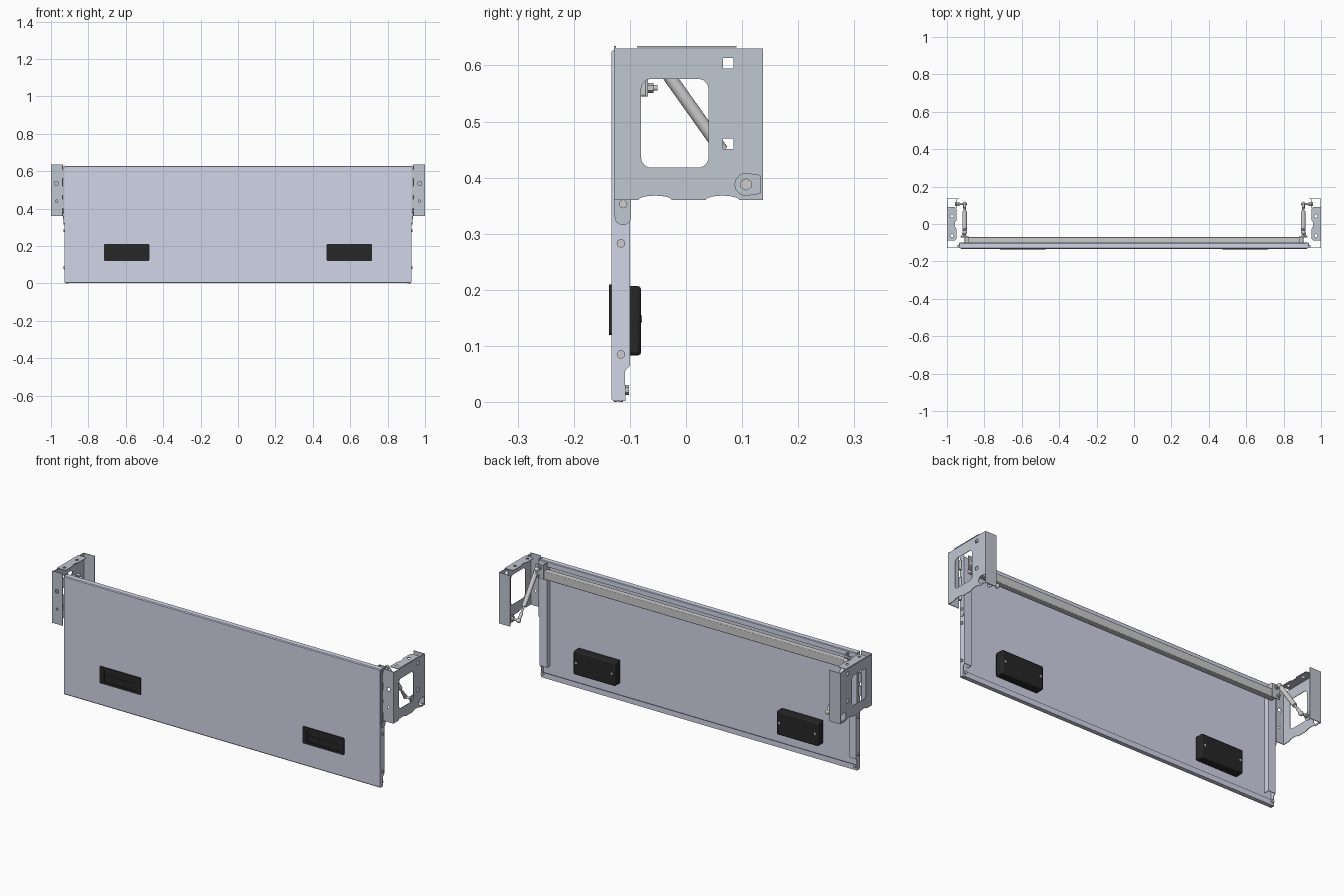
import bpy, bmesh, math
from mathutils import Matrix, Vector

if "Cube" in bpy.data.objects:
    bpy.data.objects.remove(bpy.data.objects["Cube"])


def material(name, rgb):
    m = bpy.data.materials.new(name)
    m.diffuse_color = (*rgb, 1)
    m.use_nodes = True
    m.node_tree.nodes["Principled BSDF"].inputs["Base Color"].default_value = m.diffuse_color
    return m


BLUE = material("panel_blue", (0.64, 0.66, 0.80))
STEEL = material("bracket_grey", (0.53, 0.57, 0.63))
BLACK = material("black_plastic", (0.02, 0.02, 0.02))
ZINC = material("zinc_grey", (0.56, 0.56, 0.54))

# Sketch planes: local (u, v, normal) to world
SIDE = Matrix(((0, 0, 1, 0), (1, 0, 0, 0), (0, 1, 0, 0), (0, 0, 0, 1)))    # u=y v=z
FRONT = Matrix(((1, 0, 0, 0), (0, 0, -1, 0), (0, 1, 0, 0), (0, 0, 0, 1)))  # u=x v=z
TOP = Matrix.Identity(4)


def finish(name, mesh, mat, mirror=True, bevel=0):
    if mat:
        mesh.materials.append(mat)
    ob = bpy.data.objects.new(name, mesh)
    bpy.context.collection.objects.link(ob)
    if bevel:
        b = ob.modifiers.new("bevel", 'BEVEL')
        b.width, b.segments = bevel, 2
    if mirror:
        ob.modifiers.new("mirror", 'MIRROR')
    bpy.ops.object.select_all(action='DESELECT')
    ob.select_set(True)
    bpy.context.view_layer.objects.active = ob
    bpy.ops.object.shade_smooth_by_angle(angle=math.radians(35))
    return ob


def box(name, x, y, z, mat, mirror=True, bevel=0):
    bm = bmesh.new()
    bmesh.ops.create_cube(bm, size=1)
    for v in bm.verts:
        v.co = [r[0] + (c + 0.5) * (r[1] - r[0]) for c, r in zip(v.co, (x, y, z))]
    me = bpy.data.meshes.new(name)
    bm.to_mesh(me)
    return finish(name, me, mat, mirror, bevel)


def rods(name, parts, mat=ZINC):
    """Cylinders (start, end, radius, sides) and balls (centre, None, radius, sides)."""
    bm = bmesh.new()
    for a, b, r, n in parts:
        a = Vector(a)
        if b is None:
            bmesh.ops.create_uvsphere(bm, u_segments=n, v_segments=n // 2, radius=r,
                                      matrix=Matrix.Translation(a))
            continue
        d = Vector(b) - a
        m = Matrix.Translation(a + d / 2) @ d.to_track_quat('Z', 'Y').to_matrix().to_4x4()
        bmesh.ops.create_cone(bm, cap_ends=True, segments=n, radius1=r, radius2=r,
                              depth=d.length, matrix=m)
    me = bpy.data.meshes.new(name)
    bm.to_mesh(me)
    return finish(name, me, mat)


def plate(name, loops, plane, at, thick, mat, mirror=True):
    """Filled outline with holes, centred at `at` along the plane normal."""
    cu = bpy.data.curves.new(name, 'CURVE')
    cu.dimensions, cu.fill_mode, cu.extrude = '2D', 'BOTH', thick / 2
    for pts in loops:
        s = cu.splines.new('POLY')
        s.points.add(len(pts) - 1)
        for p, (u, v) in zip(s.points, pts):
            p.co = (u, v, 0, 1)
        s.use_cyclic_u = True
    tmp = bpy.data.objects.new(name + "_outline", cu)
    bpy.context.collection.objects.link(tmp)
    me = bpy.data.meshes.new_from_object(
        tmp.evaluated_get(bpy.context.evaluated_depsgraph_get()))
    bpy.data.objects.remove(tmp)
    me.materials.clear()
    bm = bmesh.new()
    bm.from_mesh(me)
    bmesh.ops.remove_doubles(bm, verts=bm.verts, dist=1e-5)
    bmesh.ops.recalc_face_normals(bm, faces=bm.faces)
    bm.to_mesh(me)
    me.transform(Matrix.Translation(at) @ plane)
    return finish(name, me, mat, mirror)


def arc(u, v, r, a0, a1, n):
    return [(u + r * math.cos(math.radians(a0 + (a1 - a0) * i / n)),
             v + r * math.sin(math.radians(a0 + (a1 - a0) * i / n))) for i in range(n + 1)]


def circle(u, v, r, n=20):
    return arc(u, v, r, 0, 360, n)[:-1]


def rect(u0, u1, v0, v1, r=0):
    if not r:
        return [(u0, v0), (u1, v0), (u1, v1), (u0, v1)]
    return (arc(u1 - r, v0 + r, r, -90, 0, 6) + arc(u1 - r, v1 - r, r, 0, 90, 6)
            + arc(u0 + r, v1 - r, r, 90, 180, 6) + arc(u0 + r, v0 + r, r, 180, 270, 6))


# Folded sheet panel: front skin with top and bottom flanges and lips
plate("panel_skin", [[(-0.130, 0.002), (-0.108, 0.002), (-0.108, 0.03), (-0.111, 0.03),
                      (-0.111, 0.006), (-0.127, 0.006), (-0.127, 0.622), (-0.103, 0.622),
                      (-0.103, 0.60), (-0.10, 0.60), (-0.10, 0.625), (-0.103, 0.628),
                      (-0.129, 0.628), (-0.133, 0.624), (-0.133, 0.006)]],
      SIDE, (0, 0, 0), 1.852, BLUE, mirror=False)
plate("panel_side", [[(-0.132, 0.006), (-0.109, 0.006), (-0.109, 0.055), (-0.10, 0.065),
                      (-0.10, 0.622), (-0.132, 0.622)]], SIDE, (0.925, 0, 0), 0.004, BLUE)
box("side_return_flange", (0.888, 0.926), (-0.103, -0.10), (0.065, 0.60), BLUE)
box("side_return_lip", (0.885, 0.888), (-0.127, -0.10), (0.065, 0.60), BLUE)

# Stiffening bar behind the top edge
box("stiffening_bar", (-0.905, 0.905), (-0.102, -0.07), (0.545, 0.588), ZINC, False, 0.003)

# Latches: front bezel with recess and paddle, and housing on the back
plate("latch_bezel", [rect(0.474, 0.716, 0.12, 0.21, 0.006), rect(0.50, 0.69, 0.133, 0.192)],
      FRONT, (0, -0.135, 0), 0.005, BLACK)
box("latch_recess", (0.50, 0.69), (-0.1335, -0.127), (0.133, 0.192), BLACK)
box("latch_paddle", (0.51, 0.68), (-0.135, -0.131), (0.138, 0.168), BLACK)
box("latch_housing", (0.473, 0.717), (-0.128, -0.08), (0.083, 0.207), BLACK, bevel=0.006)
rods("latch_screws", [((x, -0.082, 0.148), (x, -0.078, 0.148), 0.006, 12)
                      for x in (0.49, 0.70)])

# Bracket outer plate with window, square holes and D-shaped opening
d_hole = arc(0.107, 0.388, 0.0195, 90, 270, 14) + [(0.132, 0.372), (0.132, 0.404)]
plate("bracket_plate",
      [[(-0.128, 0.36), (-0.085, 0.36)] + [(-0.055 + 0.03 * math.cos(t), 0.36 + 0.008 * math.sin(t))
                                           for t in [math.pi * (1 - i / 10) for i in range(11)]]
       + [(0.065 + 0.03 * math.cos(t), 0.36 + 0.008 * math.sin(t))
          for t in [math.pi * (1 - i / 10) for i in range(11)]]
       + [(0.137, 0.36), (0.137, 0.63), (-0.128, 0.63)],
       rect(-0.08, 0.04, 0.418, 0.576, 0.018), d_hole,
       rect(0.066, 0.085, 0.595, 0.613), rect(0.066, 0.085, 0.451, 0.47)],
      SIDE, (0.9985, 0, 0), 0.003, STEEL)
plate("bracket_front_flange", [rect(0.938, 0.999, 0.36, 0.635), circle(0.97, 0.44, 0.006),
                               rect(0.963, 0.98, 0.525, 0.542)],
      FRONT, (0, -0.1265, 0), 0.003, STEEL)
box("bracket_back_flange", (0.935, 0.999), (0.134, 0.137), (0.36, 0.63), STEEL)
plate("bracket_top_flange",
      [[(1, -0.087), (1, 0.09), (0.957, 0.09), (0.95, 0.083), (0.95, 0.02), (0.956, 0.01),
        (0.956, -0.015), (0.95, -0.025), (0.95, -0.08), (0.957, -0.087)],
       circle(0.973, 0.042, 0.008), circle(0.973, -0.062, 0.008)],
      TOP, (0, 0, 0.6335), 0.003, STEEL)
plate("strut_mount_tab", [arc(0.107, 0.388, 0.021, 90, 270, 14) + [(0.137, 0.367), (0.137, 0.409)]],
      SIDE, (0.947, 0, 0), 0.003, STEEL)

# Hinge strip between panel and bracket, rounded at its lower end
plate("hinge_strip", [arc(-0.1125, 0.33, 0.0145, 180, 360, 12) + [(-0.098, 0.63), (-0.127, 0.63)]],
      SIDE, (0.930, 0, 0), 0.004, STEEL)
rods("hinge_knuckles", [((0.937, -0.118, z), (0.937, -0.118, z + 0.05), 0.007, 14)
                        for z in (0.40, 0.47, 0.56)], STEEL)
rods("side_screws", [((0.925, y, z), (0.933 + e, y, z), 0.0075, 16)
                     for y, z, e in ((-0.112, 0.353, 0.003), (-0.116, 0.283, 0), (-0.116, 0.085, 0))])
rods("corner_bolts", [((0.915, -0.112, 0.022), (0.915, -0.102, 0.022), 0.009, 6),
                      ((0.915, -0.12, 0.0), (0.915, -0.12, 0.008), 0.008, 12)])

# Upper strut mount on the bar and its fixing bolt
plate("upper_mount", [[(-0.10, 0.545), (-0.068, 0.545), (-0.068, 0.615), (-0.075, 0.622),
                       (-0.10, 0.622)]], SIDE, (0.884, 0, 0), 0.004, STEEL)
box("upper_mount_foot", (0.882, 0.928), (-0.072, -0.068), (0.545, 0.618), STEEL)
rods("upper_mount_bolts", [((0.915, -0.07, 0.56), (0.915, -0.058, 0.56), 0.009, 6),
                           ((0.915, -0.058, 0.56), (0.915, -0.051, 0.56), 0.005, 12)])

# Gas strut: body, rod, end sockets, ball studs
top, low = Vector((0.905, -0.045, 0.602)), Vector((0.905, 0.107, 0.388))
rods("gas_strut", [(top.lerp(low, 0.08), top.lerp(low, 0.72), 0.0115, 24),
                   (top.lerp(low, 0.7), low, 0.005, 12),
                   (top.lerp(low, 0.84), low, 0.008, 16),
                   (top, None, 0.012, 16), (low, None, 0.012, 16)])
rods("strut_studs", [(low, (0.957, 0.107, 0.388), 0.006, 12),
                     ((0.933, 0.107, 0.388), (0.945, 0.107, 0.388), 0.011, 6),
                     ((0.949, 0.107, 0.388), (0.956, 0.107, 0.388), 0.011, 6),
                     (top, (0.905, -0.07, 0.602), 0.006, 12),
                     ((0.905, -0.068, 0.602), (0.905, -0.06, 0.602), 0.011, 6)])
